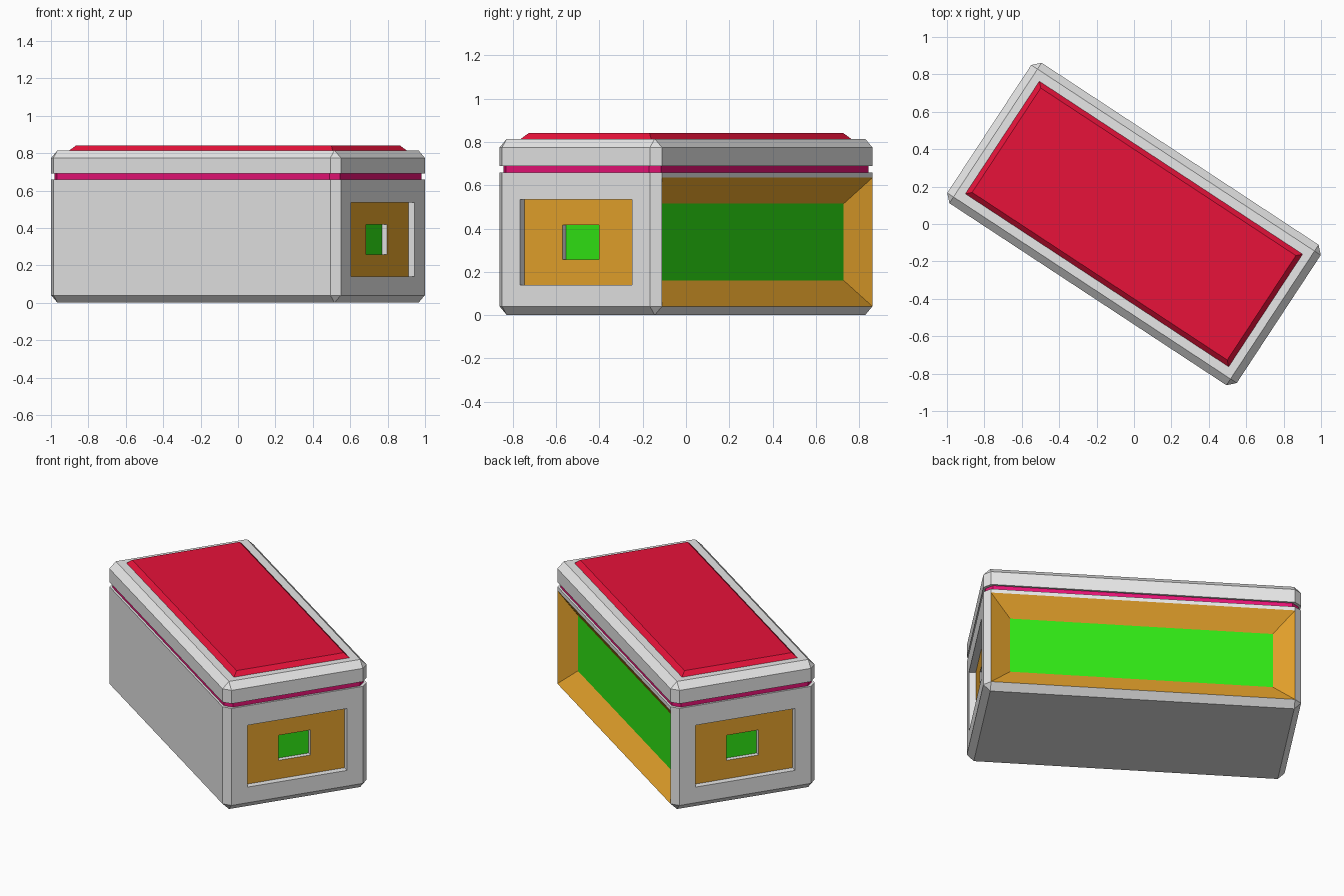
import bpy
import bmesh
import math
from mathutils import Vector

if "Cube" in bpy.data.objects:
    bpy.data.objects.remove(bpy.data.objects["Cube"], do_unlink=True)


def material(name, rgb):
    mat = bpy.data.materials.new(name)
    mat.use_nodes = True
    mat.diffuse_color = (*rgb, 1)
    mat.node_tree.nodes["Principled BSDF"].inputs["Base Color"].default_value = (*rgb, 1)
    return mat


grey = material("grey", (0.8, 0.8, 0.8))
orange = material("orange", (0.8, 0.37, 0.025))
green = material("green", (0.03, 0.8, 0.007))
red = material("red", (0.8, 0.006, 0.042))
pink = material("pink", (0.8, 0.006, 0.18))

A, B, C = 0.926, 0.449, 0.04      # half length, half width, bevel
TURN = math.radians(-33.3)


def ring(a, b, c, z):
    """Rectangle with corners cut by c, counter-clockwise."""
    pts = [(a, c - b), (a, b - c), (a - c, b), (c - a, b),
           (-a, b - c), (-a, c - b), (c - a, -b), (a - c, -b)]
    return [Vector((x, y, z)) for x, y in pts]


def loft(rings):
    bm = bmesh.new()
    loops = [[bm.verts.new(p) for p in r] for r in rings]
    for low, high in zip(loops, loops[1:]):
        for i in range(8):
            j = (i + 1) % 8
            bm.faces.new((low[i], low[j], high[j], high[i]))
    bm.faces.new(loops[0][::-1])
    bm.faces.new(loops[-1])
    bmesh.ops.remove_doubles(bm, verts=bm.verts[:], dist=0.0001)
    bmesh.ops.recalc_face_normals(bm, faces=bm.faces[:])
    bm.normal_update()
    return bm


def step(bm, face, half_w, half_h, depth, rim):
    """Inset a wall face to a given size and push it inwards."""
    n, mid = face.normal.copy(), face.calc_center_median()
    up = Vector((0, 0, 1))
    side = n.cross(up)
    rims = bmesh.ops.inset_individual(bm, faces=[face], thickness=0.005)["faces"]
    for v in face.verts:
        d = v.co - mid
        v.co = (mid - n * depth + side * math.copysign(half_w, d.dot(side))
                + up * math.copysign(half_h, d.z))
    for f in rims:
        f.material_index = rim
    bm.normal_update()


def finish(name, bm, *mats):
    mesh = bpy.data.meshes.new(name)
    bm.to_mesh(mesh)
    bm.free()
    for m in mats:
        mesh.materials.append(m)
    obj = bpy.data.objects.new(name, mesh)
    obj.rotation_euler.z = TURN
    bpy.context.collection.objects.link(obj)


# Body with bevelled base
body = loft([ring(A - C, B - C, 0, 0), ring(A, B, C, C),
             ring(A, B, C, 0.635), ring(A, B, C, 0.66)])
walls = [f for f in body.faces
         if abs(f.normal.z) < 0.01 and f.calc_center_median().z < 0.5]
back = next(f for f in walls if f.normal.y > 0.99)
ends = [f for f in walls if abs(f.normal.x) > 0.99]

# Wide sloped recess in the back
step(body, back, A - C - 0.12, 0.1775, 0.08, 1)
back.material_index = 2

# Stepped window in each end
for end in ends:
    step(body, end, 0.31, 0.1975, 0, 0)
    step(body, end, 0.31, 0.1975, 0.04, 0)
    step(body, end, 0.1, 0.08, 0, 1)
    step(body, end, 0.1, 0.08, 0.03, 0)
    end.material_index = 2
finish("body", body, grey, orange, green)

# Seam band, lid and top panel
S = 0.013
finish("seam_band", loft([ring(A - S, B - S, C, 0.66), ring(A - S, B - S, C, 0.69)]), pink)
finish("lid", loft([ring(A, B, C, 0.69), ring(A, B, C, 0.775),
                    ring(A - C, B - C, 0, 0.815)]), grey)
finish("top_panel", loft([ring(0.842, 0.36, 0, 0.815), ring(0.816, 0.334, 0, 0.841)]), red)
